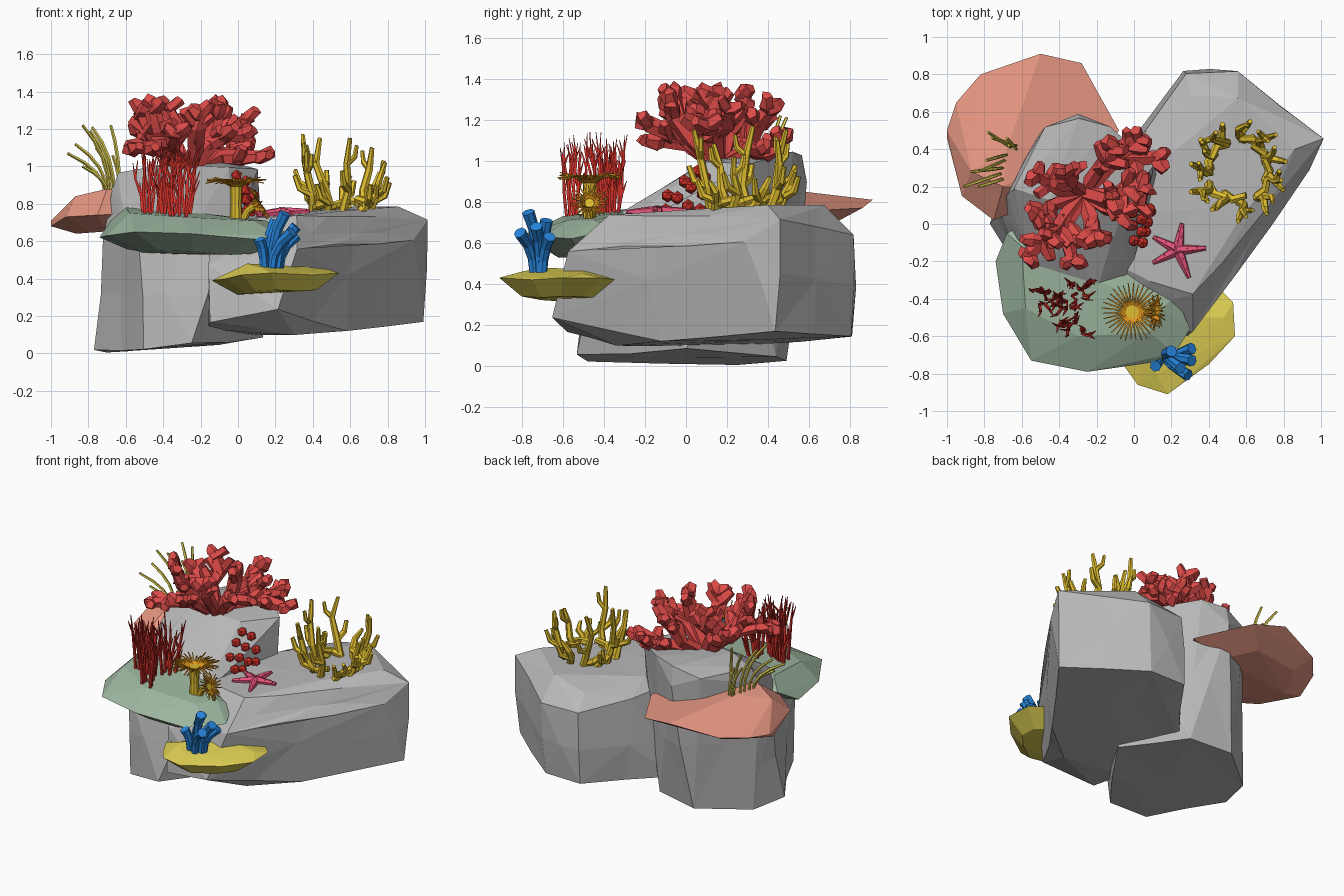
import bpy, bmesh, math, random
from mathutils import Vector as V
from mathutils.bvhtree import BVHTree

if "Cube" in bpy.data.objects:
    bpy.data.objects.remove(bpy.data.objects["Cube"])
random.seed(7)
U = random.uniform
UP = V((0, 0, 1))


def mat(name, r, g, b):
    m = bpy.data.materials.new(name)
    m.diffuse_color = (r, g, b, 1)
    m.use_nodes = True
    m.node_tree.nodes["Principled BSDF"].inputs["Base Color"].default_value = m.diffuse_color
    return m


GREY = mat("stone_grey", .48, .48, .48)
PINK = mat("salmon", .82, .32, .23)
GREEN = mat("sage_green", .34, .47, .35)
YELLOW = mat("plate_yellow", .75, .64, .09)
BLUE = mat("tube_blue", .02, .24, .74)
RED = mat("coral_red", .72, .07, .065)
DARK = mat("weed_red", .66, .03, .022)
GOLD = mat("mustard", .74, .51, .03)
ORANGE = mat("tentacle_orange", .75, .31, .012)
STAR = mat("starfish_pink", .80, .09, .20)


def finish(bm, name, m):
    bmesh.ops.recalc_face_normals(bm, faces=bm.faces)
    me = bpy.data.meshes.new(name)
    bm.to_mesh(me)
    bm.free()
    me.materials.append(m)
    ob = bpy.data.objects.new(name, me)
    bpy.context.collection.objects.link(ob)
    return ob


def hull(name, pts, m, rough=0):
    """Faceted stone: convex hull of points, long edges chipped. Returns a BVH for seating things."""
    bm = bmesh.new()
    for p in pts:
        bm.verts.new(p)
    bmesh.ops.convex_hull(bm, input=bm.verts)
    bmesh.ops.delete(bm, geom=[v for v in bm.verts if not v.link_faces], context='VERTS')
    if rough:
        old = set(bm.verts)
        long = [e for e in bm.edges if e.calc_length() > .4]
        bmesh.ops.subdivide_edges(bm, edges=long, cuts=1)
        for v in bm.verts:
            if v not in old:
                v.co += V((U(-1, 1), U(-1, 1), U(-.5, .5))) * rough
                v.co.z = max(v.co.z, .005)
        bmesh.ops.triangulate(bm, faces=bm.faces)
    tree = BVHTree.FromBMesh(bm)
    finish(bm, name, m)
    return tree


def slab(name, rim, tops, m, shrink, drop):
    """Shelf: rim points, a few crown points and a smaller underside."""
    c = sum((V(p) for p in rim), V()) / len(rim)
    under = [c.lerp(V(p), shrink) - UP * drop for p in rim]
    return hull(name, rim + tops + under, m)


def floor(tree, x, y, default):
    hit = tree.ray_cast(V((x, y, 3)), -UP)[0]
    return hit.z if hit else default


def tube(bm, pts, radii, n=5, jitter=0):
    """Faceted tube along a path."""
    pts = [V(p) for p in pts]
    u, rings = None, []
    for i, p in enumerate(pts):
        t = (pts[min(i + 1, len(pts) - 1)] - pts[max(i - 1, 0)]).normalized()
        u = t.orthogonal() if u is None else u - t * u.dot(t)
        u.normalize()
        w = t.cross(u)
        ring = []
        for k in range(n):
            a = math.tau * k / n
            r = radii[i] * (1 + U(-jitter, jitter))
            ring.append(bm.verts.new(p + (u * math.cos(a) + w * math.sin(a)) * r + t * U(-jitter, jitter) * .03))
        rings.append(ring)
    for a, b in zip(rings, rings[1:]):
        for k in range(n):
            bm.faces.new((a[k], a[(k + 1) % n], b[(k + 1) % n], b[k]))
    bm.faces.new(rings[0][::-1])
    bm.faces.new(rings[-1])


# --- rocks ---
left_rock = hull("left_rock", [
    (-.5, -.47, .02), (-.76, 0, .02), (-.69, .25, 0), (-.4, .5, .03), (-.1, .43, .05), (.14, 0, .08),
    (-.25, -.53, .05), (-.52, -.47, .6), (-.05, -.42, .6), (-.73, .08, .6),
    (-.68, .16, .86), (-.63, .2, .97), (-.48, .52, .97), (-.3, .59, .9), (-.3, .56, 1.03),
    (-.13, .52, 1.04), (.1, .32, .98), (.13, .27, .72), (-.04, .1, 1.0), (-.45, .12, 1.0),
    (-.1, -.2, .76), (-.2, -.35, .73), (-.6, -.2, .7)], GREY, .012)
right_rock = hull("right_rock", [
    (.3, -.39, .73), (-.1, -.2, .72), (.48, -.2, .73), (.1, .3, .75), (.3, .68, .73), (.55, .66, .78),
    (.85, .4, .79), (.27, .81, .63), (.54, .82, .64), (1, .45, .72), (.95, .3, .6), (.52, -.28, .58),
    (.3, -.58, .56), (-.16, -.54, .48), (.05, .5, .68), (.2, -.65, .23), (-.16, -.57, .17),
    (-.16, -.3, .13), (-.12, .3, .11), (.05, 0, .1), (.3, -.35, .1), (.57, -.12, .12), (.99, .45, .17),
    (.54, .82, .14), (.27, .81, .14), (.67, -.06, .5)], GREY, .016)

# --- shelves ---
green = slab("green_shelf", [
    (-.68, -.05, .71), (-.74, -.2, .62), (-.7, -.48, .63), (-.55, -.73, .65), (-.25, -.79, .64),
    (.1, -.74, .61), (.22, -.69, .63), (.3, -.56, .62), (.22, -.38, .66), (0, -.25, .68), (-.5, .05, .74)],
    [(-.6, -.12, .78), (-.58, -.45, .75), (-.3, -.6, .73), (.08, -.58, .71), (.15, -.45, .71), (-.2, -.3, .75)],
    GREEN, .6, .1)
pink = slab("salmon_shelf", [
    (-1, .5, .71), (-.95, .65, .73), (-.82, .8, .75), (-.5, .91, .81), (-.28, .86, .77), (-.08, .5, .75),
    (-.3, .2, .76), (-.75, .02, .74), (-.92, .15, .73), (-1, .46, .68)],
    [(-.87, .28, .84), (-.7, .2, .88), (-.68, .4, .87), (-.6, .65, .81)], PINK, .6, .065)
yellow = slab("yellow_shelf", [
    (-.14, -.6, .39), (-.06, -.75, .4), (.02, -.86, .42), (.18, -.91, .43), (.4, -.75, .42),
    (.54, -.6, .43), (.53, -.42, .43), (.45, -.34, .42), (.1, -.4, .4)],
    [(.05, -.7, .48), (.3, -.5, .47), (.12, -.8, .46), (.48, -.5, .45)], YELLOW, .62, .085)

# --- thick red branching coral ---
bm = bmesh.new()
arms = [((-.38, .02, 1.07), (-.56, -.16, 1.09)), ((-.44, .1, 1.12), (-.52, .04, 1.29)),
        ((-.42, .2, 1.1), (-.52, .26, 1.18)), ((-.38, .02, 1.12), (-.44, -.06, 1.31)),
        ((-.36, .0, 1.1), (-.33, -.19, 1.18)), ((-.35, .22, 1.14), (-.37, .28, 1.31)),
        ((-.22, .02, 1.1), (-.2, -.08, 1.27)), ((-.15, .08, 1.12), (.03, .1, 1.17)),
        ((-.14, .12, 1.16), (-.11, .13, 1.32)), ((-.1, .16, 1.14), (.04, .2, 1.25)),
        ((-.18, .3, 1.08), (-.1, .4, 1.25)), ((-.1, .34, 1.04), (.12, .35, 1.05)),
        ((-.1, .36, 1.05), (.02, .46, 1.1))]
root = V((-.27, .16, .96))
for k, e in arms:
    k, e = V(k), V(e)
    m = k.lerp(e, .5) + V((U(-.03, .03), U(-.03, .03), U(-.02, .03)))
    tube(bm, [root, k, m, e], [.04, .042, .044, .036], 5, .3)
    d = (e - k).normalized()
    side = d.cross(UP).normalized()
    for base, s, ln in ((m, -1, .1), (m, 1, .1), (e, -1, .07), (e, 1, .07), (k, U(-1, 1), .1)):
        a = (d * U(.1, .8) + side * s * U(.5, 1) + UP * U(-.2, .5)).normalized()
        b = base + a * ln * .55
        f = base + a * ln + UP * .01
        for q in (b, f):
            q.x, q.y, q.z = max(q.x, -.59), min(max(q.y, -.21), .49), min(q.z, 1.35)
        tube(bm, [base - a * .02, b, f + a * .01], [.034, .04, .028], 5, .32)
finish(bm, "red_coral", RED)

# --- slender mustard coral: ring of forked stems joined near the rock ---
bm = bmesh.new()
c = V((.55, .29, 0))
heights = [.92, 1.1, .95, 1.15, .9, 1.17, 1.08, .92, 1.15, .9, 1.02]
for i, h in enumerate(heights):
    a = math.tau * i / len(heights) + .2
    o = V((math.cos(a), math.sin(a), 0))
    s = V((-math.sin(a), math.cos(a), 0))
    R = U(.14, .19)
    p0 = c + o * R + UP * (floor(right_rock, c.x + o.x * R, c.y + o.y * R, .77) - .01)
    z = h - p0.z
    p1 = p0 + o * .02 + s * .03 + UP * z * .3
    p2 = p1 + s * U(-.03, .05) + o * .03 + UP * z * .35
    p3 = p2 + o * U(0, .04) - s * U(-.03, .04) + UP * z * .35
    tube(bm, [p0, p1, p2, p3], [.025, .023, .019, .012], 6, .12)
    q = p1 + o * .06 - s * .03 + UP * .03
    tube(bm, [p1, q, q + o * .025 - s * .01 + UP * .07], [.022, .019, .013], 6, .12)
    if z > .25:
        tube(bm, [p2, p2 + s * .045 + UP * .04, p2 + s * .055 + UP * .1], [.017, .016, .011], 6, .12)
    if i % 3 != 2:
        tube(bm, [p0 + UP * .02, p0 + s * .06 + UP * .04, p0 + s * .11 - o * .05 + UP * .06], [.024, .023, .02], 6, .12)
finish(bm, "mustard_coral", GOLD)

# --- dark red spiky weed ---
bm = bmesh.new()
for cx, cy in ((-.47, -.4), (-.3, -.37), (-.32, -.54), (-.37, -.43)):
    for i in range(9):
        x, y = cx + U(-.045, .045), cy + U(-.045, .045)
        p = V((x, y, floor(green, x, y, .74) - .01))
        lean = V(((x - cx) * 1.2 + U(-.03, .03), (y - cy) * .8 + U(-.02, .02), 0))
        h = U(.26, .41)
        w = V((U(-.014, .014), U(-.014, .014), 0))
        path = [p, p + lean * .3 + w + UP * h * .35, p + lean * .6 - w + UP * h * .7, p + lean + UP * h]
        tube(bm, path, [.010, .010, .008, .002], 4)
        for q in path[1:3]:
            d = V((U(-.04, .04), U(-.04, .04), U(.06, .1)))
            tube(bm, [q, q + d * .5, q + d], [.008, .006, .002], 4)
finish(bm, "red_weed", DARK)


# --- anemones: flared stalk with a wheel of tentacles ---
def anemone(name, path, radii, R, n, rise):
    bm = bmesh.new()
    tube(bm, path, radii, 10)
    finish(bm, name + "_stalk", GOLD)
    top = V(path[-1])
    ax = (top - V(path[-2])).normalized()
    u = ax.orthogonal().normalized()
    w = ax.cross(u)
    bm = bmesh.new()
    for i in range(n):
        a = math.tau * i / n
        e = u * math.cos(a) + w * math.sin(a)
        r = R * U(.92, 1.04)
        tube(bm, [top + e * .02 - ax * .02, top + e * r * .55 + ax * rise * .5, top + e * r + ax * rise * U(-.2, 1)],
             [.007, .006, .003], 4)
    finish(bm, name + "_tentacles", ORANGE)


anemone("large_anemone", [(-.01, -.47, .7), (-.01, -.47, .8), (-.01, -.47, .88), (-.01, -.47, .91)],
        [.034, .03, .033, .036], .16, 34, .035)
anemone("small_anemone", [(.02, -.47, .7), (.05, -.47, .76), (.085, -.47, .785), (.105, -.47, .795)],
        [.022, .02, .022, .024], .095, 24, .03)

# --- blue tube sponges curving outward ---
bm = bmesh.new()
for b, t in (((.18, -.72), (.25, -.77, .75)), ((.15, -.7), (.2, -.68, .71)), ((.21, -.71), (.31, -.73, .68)),
             ((.14, -.73), (.115, -.76, .61)), ((.22, -.7), (.31, -.665, .63)), ((.18, -.74), (.29, -.81, .65))):
    p, t = V((*b, .44)), V(t)
    d = t - p
    path = [p + V((d.x * f * f, d.y * f * f, d.z * (1.3 * f - .3 * f * f))) for f in (0, .33, .66, 1)]
    tube(bm, path, [.022, .025, .028, .032], 7)
finish(bm, "blue_tubes", BLUE)

# --- olive algae blades leaning left ---
bm = bmesh.new()
for x, y, dx, dy, h in ((-.71, .27, -.2, -.07, 1.07), (-.7, .3, -.17, -.02, 1.12), (-.69, .34, -.14, -.06, 1.22),
                        (-.7, .24, -.13, -.04, 1.0), (-.68, .37, -.11, -.03, 1.19), (-.66, .41, -.12, .08, 1.21),
                        (-.66, .43, -.1, .03, 1.1), (-.63, .4, -.05, .06, 1.22), (-.63, .42, -.04, .0, 1.06)):
    z = floor(pink, x, y, .85) - .02
    path = [(x + dx * f * f, y + dy * f * f, z + (h - z) * (1.15 * f - .15 * f * f)) for f in (0, .25, .5, .75, 1)]
    tube(bm, path, [.008, .009, .010, .010, .008], 5)
finish(bm, "olive_algae", YELLOW)

# --- starfish with raised spots ---
sc = V((.235, -.14, floor(right_rock, .235, -.14, .74) + .012))
bm, spots = bmesh.new(), bmesh.new()
for deg, ln in ((81, .145), (4, .15), (-68, .16), (207, .15), (152, .15)):
    d = V((math.cos(math.radians(deg)), math.sin(math.radians(deg)), 0))
    s = V((-d.y, d.x, 0))
    def at(f):
        p = sc + d * ln * f
        return V((p.x, p.y, floor(right_rock, p.x, p.y, .74) + .01))
    tube(bm, [sc - d * .015, at(.3), at(.65), at(1)], [.03, .026, .019, .011], 6)
    for k in range(5):
        q = at(.15 + k * .18) + UP * (.023 - k * .003) + s * (.008 if k % 2 else -.008)
        r = bmesh.ops.create_icosphere(spots, subdivisions=1, radius=.0045)
        bmesh.ops.translate(spots, verts=r['verts'], vec=q)
finish(bm, "starfish", STAR)
finish(spots, "starfish_spots", STAR)

# --- red ball polyps on the rock's side ---
bm = bmesh.new()
n = V((.9, -.43, 0)).normalized()
for s, z in ((-.08, .83), (-.07, .76), (-.01, .9), (-.02, .82), (-.01, .74), (.04, .87), (.04, .78),
             (.1, .92), (.11, .84), (.1, .76), (.05, .95)):
    o = V((.43 * s, .9 * s, z))
    hit = left_rock.ray_cast(o + n, -n)[0] or o
    r = bmesh.ops.create_icosphere(bm, subdivisions=1, radius=.033)
    bmesh.ops.translate(bm, verts=r['verts'], vec=hit + n * .022)
finish(bm, "red_polyps", DARK)
